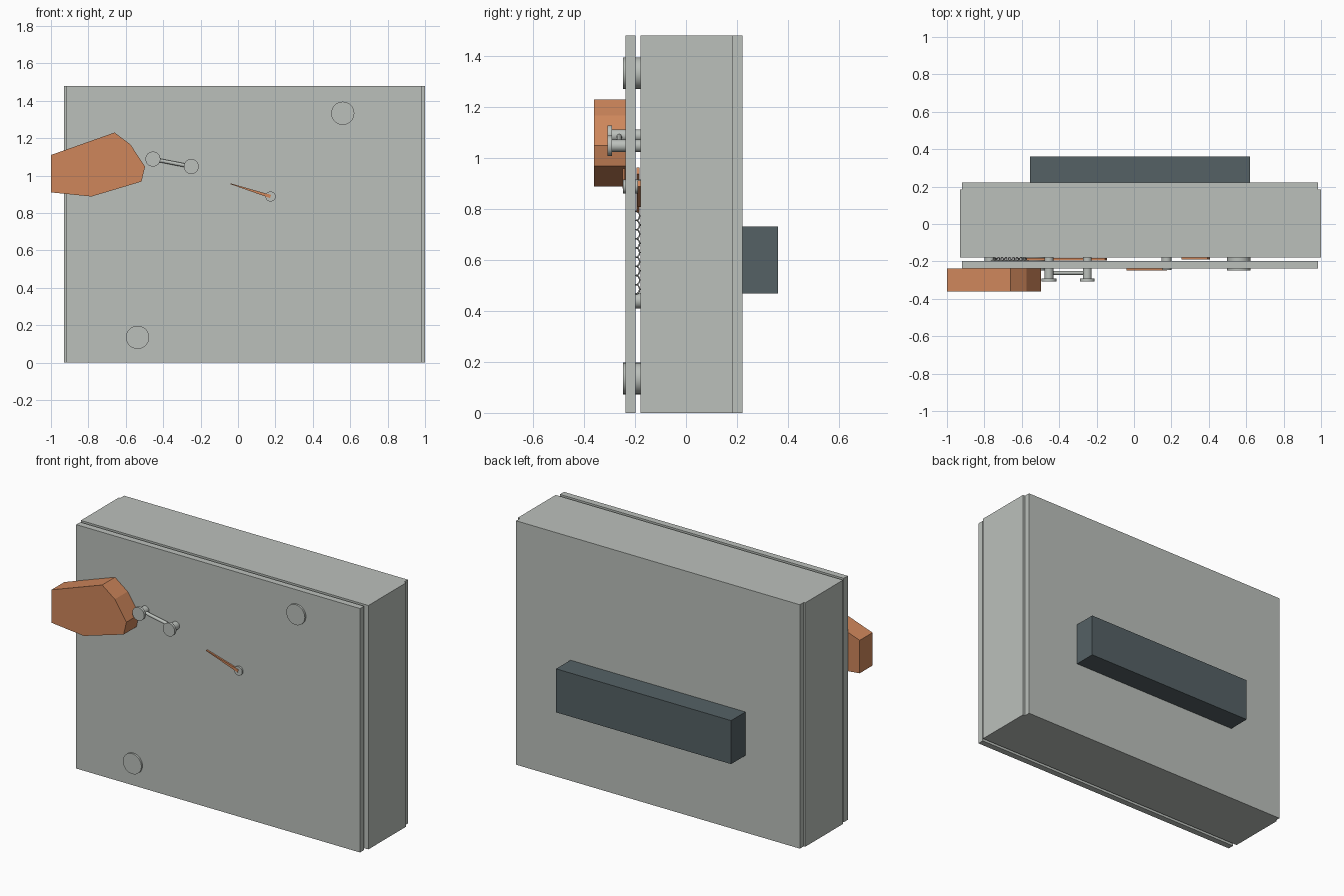
import bpy, bmesh, math
from mathutils import Vector

if "Cube" in bpy.data.objects:
    bpy.data.objects.remove(bpy.data.objects["Cube"])


def material(name, rgb):
    m = bpy.data.materials.new(name)
    m.diffuse_color = (*rgb, 1)
    m.use_nodes = True
    m.node_tree.nodes["Principled BSDF"].inputs["Base Color"].default_value = m.diffuse_color
    return m


GREY = material("pale grey", (0.50, 0.53, 0.50))
ORANGE = material("copper orange", (0.62, 0.24, 0.105))
DARK = material("dark slate", (0.09, 0.12, 0.13))


def finish(bm, name, mat, smooth=False):
    bmesh.ops.recalc_face_normals(bm, faces=bm.faces)
    me = bpy.data.meshes.new(name)
    bm.to_mesh(me)
    bm.free()
    ob = bpy.data.objects.new(name, me)
    me.materials.append(mat)
    bpy.context.collection.objects.link(ob)
    if smooth:
        bpy.ops.object.select_all(action='DESELECT')
        ob.select_set(True)
        bpy.context.view_layer.objects.active = ob
        bpy.ops.object.shade_smooth_by_angle(angle=math.radians(35))
    return ob


def plate(name, outline, y0, y1, mat):
    """Extrude an (x, z) outline from y0 to y1."""
    bm = bmesh.new()
    f = bm.faces.new([bm.verts.new((x, y0, z)) for x, z in outline])
    ext = bmesh.ops.extrude_face_region(bm, geom=[f])
    moved = [v for v in ext["geom"] if isinstance(v, bmesh.types.BMVert)]
    bmesh.ops.translate(bm, verts=moved, vec=(0, y1 - y0, 0))
    return finish(bm, name, mat)


def box(name, x0, x1, y0, y1, z0, z1, mat):
    return plate(name, [(x0, z0), (x1, z0), (x1, z1), (x0, z1)], y0, y1, mat)


def turned_pin(name, x, z, profile, mat=GREY, sides=32):
    """Closed turned part along y; profile is (radius, y) from front to back."""
    bm = bmesh.new()
    rings = []
    for r, y in profile:
        rings.append([bm.verts.new((x + r * math.cos(2 * math.pi * i / sides), y,
                                    z + r * math.sin(2 * math.pi * i / sides)))
                      for i in range(sides)])
    for a, b in zip(rings, rings[1:]):
        for i in range(sides):
            j = (i + 1) % sides
            bm.faces.new((a[i], a[j], b[j], b[i]))
    bm.faces.new(rings[0])
    bm.faces.new(rings[-1])
    return finish(bm, name, mat, True)


def bar(name, a, b, wa, wb, y0, y1, mat):
    """Tapered flat bar between two (x, z) points."""
    a, b = Vector(a), Vector(b)
    d = (b - a).normalized()
    n = Vector((-d.y, d.x))
    return plate(name, [a - n * wa, b - n * wb, b + n * wb, a + n * wa], y0, y1, mat)


# Main case, back cover and separate front panel
H = 1.48
box("case_body", -0.93, 1.0, -0.178, 0.185, 0, H, GREY)
box("back_cover", -0.92, 0.985, 0.185, 0.222, 0, H, GREY)
box("front_panel", -0.92, 0.985, -0.237, -0.198, 0, H, GREY)

# Rear block
box("rear_block", -0.555, 0.62, 0.222, 0.36, 0.468, 0.732, DARK)

# Front handle
plate("front_handle", [(-1, 0.91), (-0.783, 0.888), (-0.516, 0.968), (-0.497, 1.048),
                       (-0.575, 1.166), (-0.66, 1.23), (-1, 1.11)], -0.36, -0.237, ORANGE)

# Spacer bolts
for i, (x, z) in enumerate([(0.56, 1.333), (-0.537, 0.135)]):
    turned_pin(f"spacer_bolt_{i + 1}", x, z, [(0.062, -0.248), (0.062, -0.178)])

# Linkage pins with wide heads, joined by a round rod
ends = [(-0.455, 1.088), (-0.25, 1.048)]
for i, (x, z) in enumerate(ends):
    turned_pin(f"link_pin_{i + 1}", x, z,
               [(0.04, -0.307), (0.04, -0.291), (0.024, -0.291), (0.024, -0.178)])
rod_a, rod_b = (Vector((x, -0.262, z)) for x, z in ends)
bm = bmesh.new()
q = (rod_b - rod_a).to_track_quat('Z', 'Y').to_matrix().to_4x4()
q.translation = (rod_a + rod_b) / 2
bmesh.ops.create_cone(bm, cap_ends=True, segments=16, radius1=0.01, radius2=0.01,
                      depth=(rod_b - rod_a).length, matrix=q)
finish(bm, "link_rod", GREY, True)

# Pointer needle on its pivot
turned_pin("needle_pivot", 0.174, 0.888, [(0.027, -0.247), (0.027, -0.178)])
bar("needle", (0.174, 0.888), (-0.04, 0.956), 0.009, 0.002, -0.249, -0.239, ORANGE)

# Thin levers in the gap behind the panel
bar("inner_lever", (-0.57, 0.8), (-0.15, 0.95), 0.014, 0.014, -0.195, -0.182, ORANGE)
bar("inner_catch", (0.26, 0.82), (0.4, 0.9), 0.014, 0.014, -0.19, -0.178, ORANGE)

# Coil spring and its anchor pin in the gap
curve = bpy.data.curves.new("return_spring", 'CURVE')
curve.dimensions = '3D'
curve.bevel_depth = 0.003
curve.bevel_resolution = 1
path = curve.splines.new('POLY')
N = 120
path.points.add(N)
start, stop = Vector((-0.77, -0.189, 0.44)), Vector((-0.57, -0.189, 0.8))
side = Vector((stop.z - start.z, 0, start.x - stop.x)).normalized()
for i in range(N + 1):
    t = i / N
    a = t * 10 * 2 * math.pi
    p = start.lerp(stop, t) + side * 0.014 * math.cos(a)
    p.y += 0.007 * math.sin(a)
    path.points[i].co = (*p, 1)
spring = bpy.data.objects.new("return_spring", curve)
curve.materials.append(GREY)
bpy.context.collection.objects.link(spring)
turned_pin("spring_anchor", -0.77, 0.44, [(0.03, -0.198), (0.03, -0.178)])
